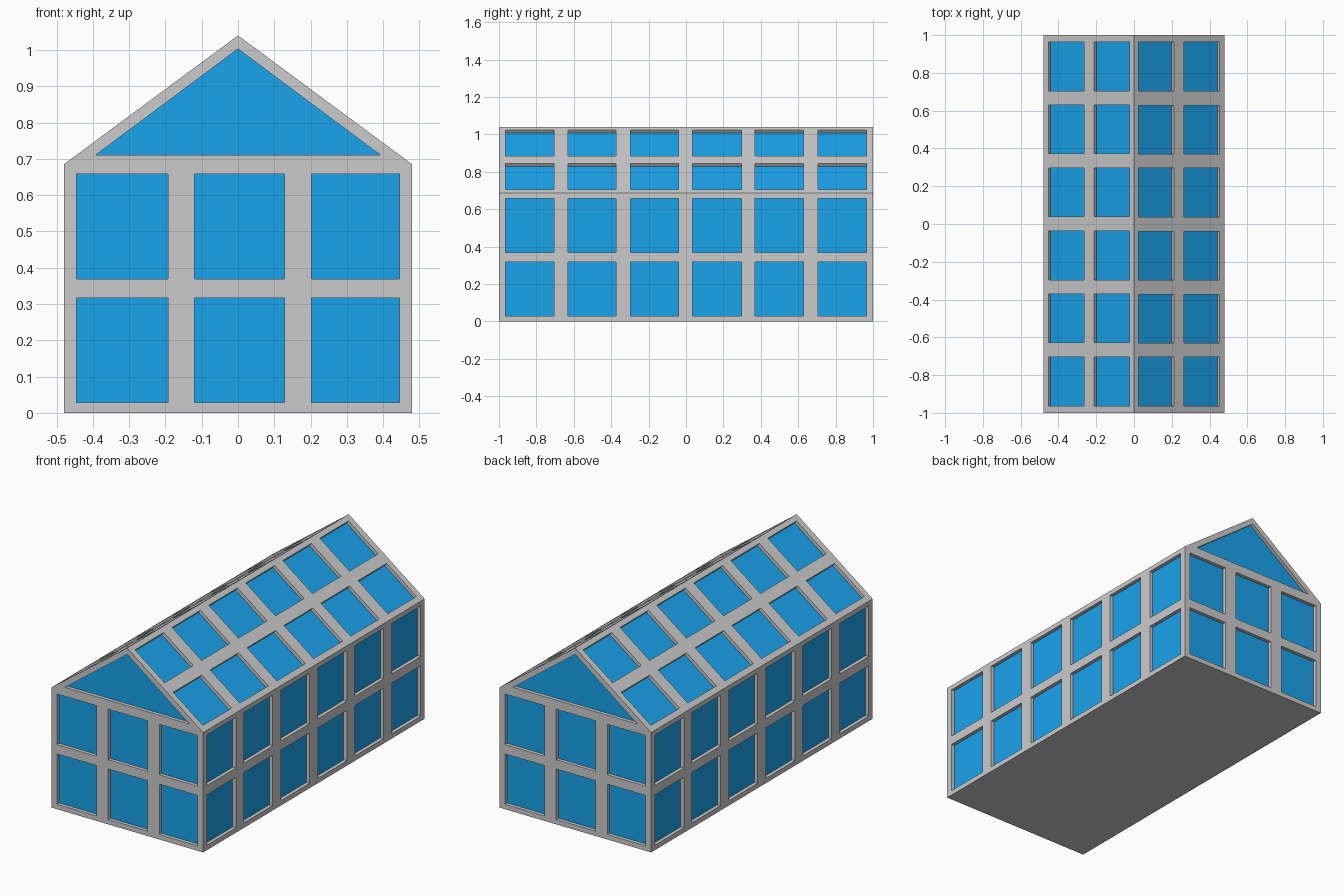
import bpy, bmesh, math
from mathutils import Vector, Matrix

if "Cube" in bpy.data.objects:
    bpy.data.objects.remove(bpy.data.objects["Cube"])

W, L, EAVE, RIDGE, DEPTH = 0.48, 1.0, 0.685, 1.04, 0.02
frame, glass = bmesh.new(), bmesh.new()


def face(bm, pts, rot):
    bm.faces.new([bm.verts.new(rot @ p) for p in pts])


def recess(pts, inward, rot):
    """Reveal walls in the frame and a pane at the back of the opening."""
    back = [p + inward for p in pts]
    for i in range(len(pts)):
        j = (i + 1) % len(pts)
        face(frame, [pts[i], pts[j], back[j], back[i]], rot)
    face(glass, back, rot)


def panel(origin, u, v, us, vs, rot):
    """Flat wall split at the breakpoints; odd/odd cells are windows."""
    o, u, v = Vector(origin), Vector(u).normalized(), Vector(v).normalized()
    inward = -u.cross(v) * DEPTH
    for i in range(len(us) - 1):
        for j in range(len(vs) - 1):
            pts = [o + u * us[a] + v * vs[b]
                   for a, b in ((i, j), (i + 1, j), (i + 1, j + 1), (i, j + 1))]
            if i % 2 and j % 2:
                recess(pts, inward, rot)
            else:
                face(frame, pts, rot)


# window breakpoints across the front, along the side, up the wall, up the roof
slope = math.hypot(W, RIDGE - EAVE)
front = [-W, -0.445, -0.193, -0.12, 0.128, 0.203, 0.445, W]
side = [-L, -0.964, -0.705, -0.63, -0.373, -0.297, -0.039,
        0.036, 0.297, 0.37, 0.628, 0.705, 0.964, L]
wall = [0, 0.028, 0.316, 0.369, 0.658, EAVE]
roof = [(W - x) * slope / W for x in (W, 0.453, 0.265, 0.211, 0.024, 0)]

# each half of the building, turned half way round for the other
for rot in (Matrix.Identity(3), Matrix.Rotation(math.pi, 3, 'Z')):
    panel((0, -L, 0), (1, 0, 0), (0, 0, 1), front, wall, rot)
    panel((W, 0, 0), (0, 1, 0), (0, 0, 1), side, wall, rot)
    panel((W, 0, EAVE), (0, 1, 0), (-W, 0, RIDGE - EAVE), side, roof, rot)
    # gable with triangular window
    outer = [Vector((x, -L, z)) for x, z in ((-W, EAVE), (W, EAVE), (0, RIDGE))]
    inner = [Vector((x, -L, z)) for x, z in ((-0.393, 0.71), (0.393, 0.71), (0, 1.003))]
    for i in range(3):
        j = (i + 1) % 3
        face(frame, [outer[i], outer[j], inner[j], inner[i]], rot)
    recess(inner, Vector((0, DEPTH, 0)), rot)

# floor
face(frame, [Vector((x, y, 0)) for x, y in ((-W, -L), (-W, L), (W, L), (W, -L))],
     Matrix.Identity(3))


def finish(bm, name):
    bmesh.ops.remove_doubles(bm, verts=bm.verts[:], dist=1e-5)
    mesh = bpy.data.meshes.new(name)
    bm.to_mesh(mesh)
    bm.free()
    obj = bpy.data.objects.new(name, mesh)
    bpy.context.collection.objects.link(obj)
    return obj


finish(frame, "greenhouse_frame")
panes = finish(glass, "glass_panes")
blue = bpy.data.materials.new("blue_glass")
blue.diffuse_color = (0.01, 0.37, 0.84, 1)
blue.use_nodes = True
blue.node_tree.nodes["Principled BSDF"].inputs["Base Color"].default_value = blue.diffuse_color
panes.data.materials.append(blue)
